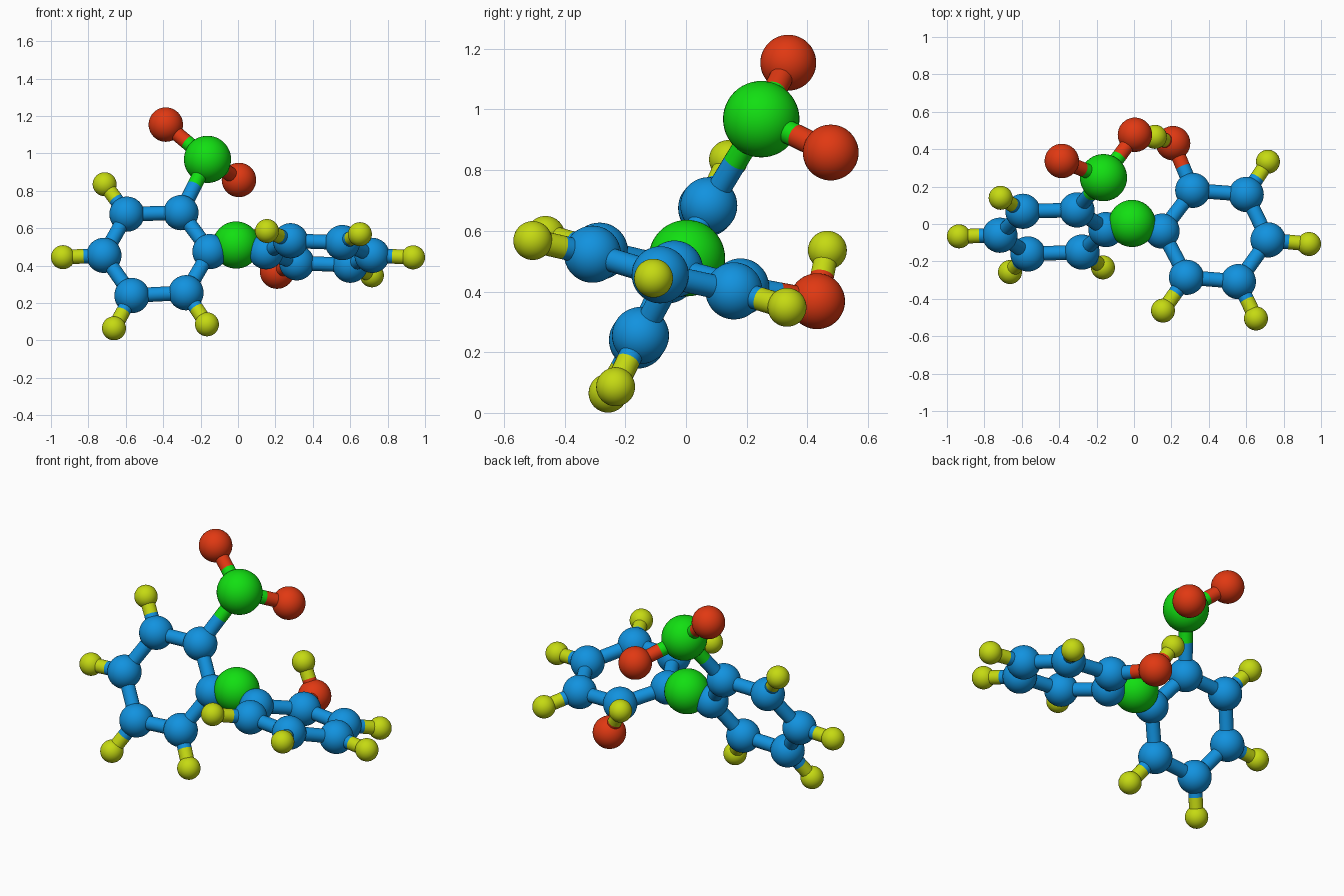
import bpy
from mathutils import Vector

if "Cube" in bpy.data.objects:
    bpy.data.objects.remove(bpy.data.objects["Cube"])


def material(name, rgb):
    m = bpy.data.materials.new(name)
    m.diffuse_color = (*rgb, 1)
    m.use_nodes = True
    m.node_tree.nodes["Principled BSDF"].inputs["Base Color"].default_value = m.diffuse_color
    return m


# kind: (material, ball radius)
KINDS = {
    "carbon": (material("blue", (0.006, 0.29, 0.74)), 0.094),
    "hydrogen": (material("yellow", (0.56, 0.70, 0.006)), 0.064),
    "oxygen": (material("red", (0.75, 0.04, 0.006)), 0.092),
    "hub": (material("green", (0.006, 0.74, 0.006)), 0.126),
}
BOND_RADIUS = 0.039

# Ball centres
ATOMS = {
    # left ring
    "L1": ("carbon", (-0.15, -0.03, 0.475)),
    "L2": ("carbon", (-0.305, 0.075, 0.683)),
    "L3": ("carbon", (-0.594, 0.068, 0.675)),
    "L4": ("carbon", (-0.717, -0.06, 0.455)),
    "L5": ("carbon", (-0.567, -0.16, 0.24)),
    "L6": ("carbon", (-0.278, -0.15, 0.255)),
    "LH3": ("hydrogen", (-0.713, 0.14, 0.835)),
    "LH4": ("hydrogen", (-0.936, -0.066, 0.445)),
    "LH5": ("hydrogen", (-0.663, -0.257, 0.065)),
    "LH6": ("hydrogen", (-0.166, -0.232, 0.086)),
    # right ring
    "R1": ("carbon", (0.15, -0.038, 0.474)),
    "R2": ("carbon", (0.314, 0.18, 0.415)),
    "R3": ("carbon", (0.6, 0.158, 0.402)),
    "R4": ("carbon", (0.717, -0.085, 0.455)),
    "R5": ("carbon", (0.558, -0.308, 0.523)),
    "R6": ("carbon", (0.281, -0.285, 0.533)),
    "RH3": ("hydrogen", (0.716, 0.333, 0.348)),
    "RH4": ("hydrogen", (0.936, -0.107, 0.444)),
    "RH5": ("hydrogen", (0.652, -0.505, 0.568)),
    "RH6": ("hydrogen", (0.155, -0.463, 0.585)),
    "RO": ("oxygen", (0.209, 0.432, 0.368)),
    "RHO": ("hydrogen", (0.112, 0.466, 0.536)),
    # bridge and upper group
    "S": ("hub", (-0.01, 0.003, 0.51)),
    "N": ("hub", (-0.163, 0.248, 0.968)),
    "NO1": ("oxygen", (-0.386, 0.337, 1.154)),
    "NO2": ("oxygen", (0.005, 0.477, 0.858)),
}

BONDS = [("S", "L1"), ("S", "R1"), ("L2", "N"), ("N", "NO1"), ("N", "NO2"),
         ("R2", "RO"), ("RO", "RHO")]
for side in "LR":
    BONDS += [(f"{side}{i}", f"{side}{i % 6 + 1}") for i in range(1, 7)]
    BONDS += [(f"{side}{i}", f"{side}H{i}") for i in range(3, 7)]


def finish(name, mat):
    ob = bpy.context.object
    ob.name = name
    ob.data.materials.append(mat)
    bpy.ops.object.shade_smooth_by_angle()


# Balls
for key, (kind, pos) in ATOMS.items():
    mat, radius = KINDS[kind]
    bpy.ops.mesh.primitive_uv_sphere_add(segments=40, ring_count=24, radius=radius, location=pos)
    finish(f"{kind}_ball_{key}", mat)


# Half of a stick, from a ball centre to the middle of the bond
def half_stick(start, end):
    kind, a = ATOMS[start][0], Vector(ATOMS[start][1])
    mid = (a + Vector(ATOMS[end][1])) / 2
    d = mid - a
    bpy.ops.mesh.primitive_cylinder_add(
        vertices=24, radius=BOND_RADIUS, depth=d.length, end_fill_type='NOTHING',
        location=(a + mid) / 2, rotation=d.to_track_quat('Z', 'Y').to_euler())
    finish(f"stick_{start}_{end}", KINDS[kind][0])


for a, b in BONDS:
    half_stick(a, b)
    half_stick(b, a)
